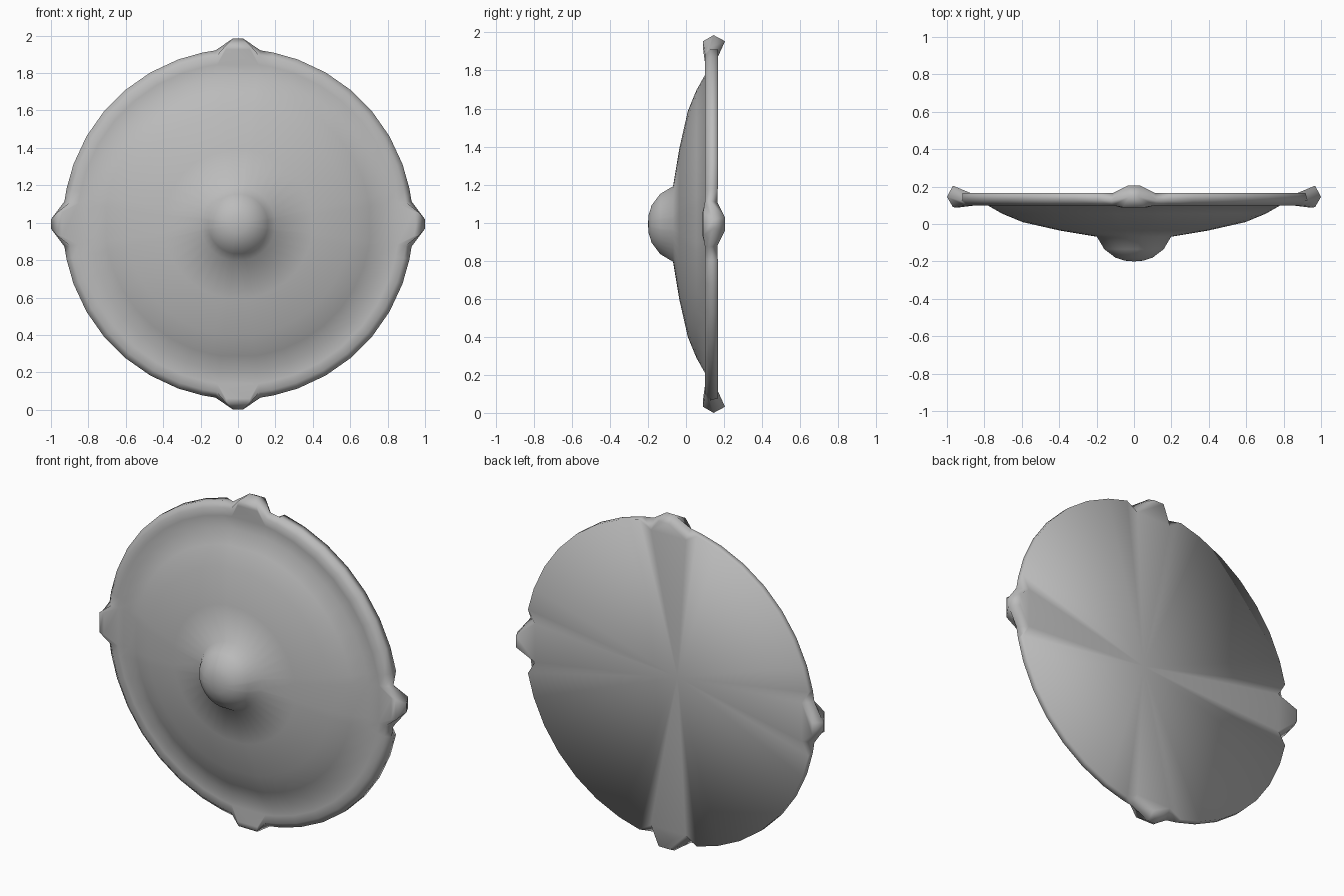
import bpy, bmesh
from math import sin, cos, radians

cube = bpy.data.objects.get("Cube")
if cube:
    bpy.data.objects.remove(cube, do_unlink=True)

# Single dull metal colour
metal = bpy.data.materials.new("grey_metal")
metal.use_nodes = True
grey = (0.5, 0.5, 0.5, 1)
metal.diffuse_color = grey
metal.node_tree.nodes["Principled BSDF"].inputs["Base Color"].default_value = grey

# Cross-section as (radius, depth), from the boss out to the rim
boss = [(0.05, -0.196), (0.1, -0.18), (0.16, -0.135), (0.2, -0.068)]
dome = [(0.4, -0.035), (0.6, 0.01), (0.71, 0.055), (0.79, 0.1)]
rim = [(0.86, 0.099), (0.905, 0.099), (0.936, 0.126), (0.936, 0.167)]
profile = boss + dome + rim

# Stud cap: (radius, depth, half width) for each rim ring
stud = [(0.94, 0.088, 0.065), (0.968, 0.09, 0.06), (1.0, 0.145, 0.025), (0.968, 0.205, 0.035)]

# Angles in each quarter; the first step spans a stud
STUD = 7.4
quarter = [-STUD, STUD, 11.6] + list(range(20, 71, 10)) + [78.4]
angles = [radians(a + 90 * q) for q in range(4) for a in quarter]
n = len(angles)
CENTRE = 0.993


def place(radius, depth, angle, side=0.0):
    """Point on the disc, shifted sideways along the tangent."""
    return (radius * cos(angle) - side * sin(angle), depth,
            CENTRE + radius * sin(angle) + side * cos(angle))


bm = bmesh.new()
rings = [[bm.verts.new(place(r, y, a)) for a in angles] for r, y in profile]
front = bm.verts.new((0, -0.2, CENTRE))
back = bm.verts.new((0, 0.08, CENTRE))

# Shell faces, with fans closing the boss and the hollow back
stud_start = range(0, n, len(quarter))
rim_ring = len(boss) + len(dome)
for i in range(n):
    j = (i + 1) % n
    bm.faces.new((front, rings[0][i], rings[0][j]))
    bm.faces.new((back, rings[-1][j], rings[-1][i]))
    for k in range(len(rings) - 1):
        if i in stud_start and k >= rim_ring:
            continue
        bm.faces.new((rings[k][i], rings[k + 1][i], rings[k + 1][j], rings[k][j]))

# Four studs growing out of the gaps in the rim
for q, i in enumerate(stud_start):
    middle = radians(90 * q)
    trim = 0.007 * (q % 2)
    base = [(ring[i], ring[i + 1]) for ring in rings[rim_ring:]]
    # The back of each stud starts a little inside the rim
    for vert, angle in zip(base[-1], angles[i:i + 2]):
        vert.co = place(0.88, 0.165, angle)
    cap = [[bm.verts.new(place(r - trim, y, middle, s * w)) for s in (-1, 1)]
           for r, y, w in stud]
    for k in range(len(stud) - 1):
        bm.faces.new((*cap[k], *reversed(cap[k + 1])))
        for s in (0, 1):
            bm.faces.new((base[k][s], base[k + 1][s], cap[k + 1][s], cap[k][s]))
    for k in (0, -1):
        bm.faces.new((*base[k], *reversed(cap[k])))

bmesh.ops.recalc_face_normals(bm, faces=bm.faces)
for face in bm.faces:
    face.smooth = True

mesh = bpy.data.meshes.new("round_shield")
bm.to_mesh(mesh)
bm.free()
mesh.materials.append(metal)
shield = bpy.data.objects.new("round_shield", mesh)
bpy.context.collection.objects.link(shield)
